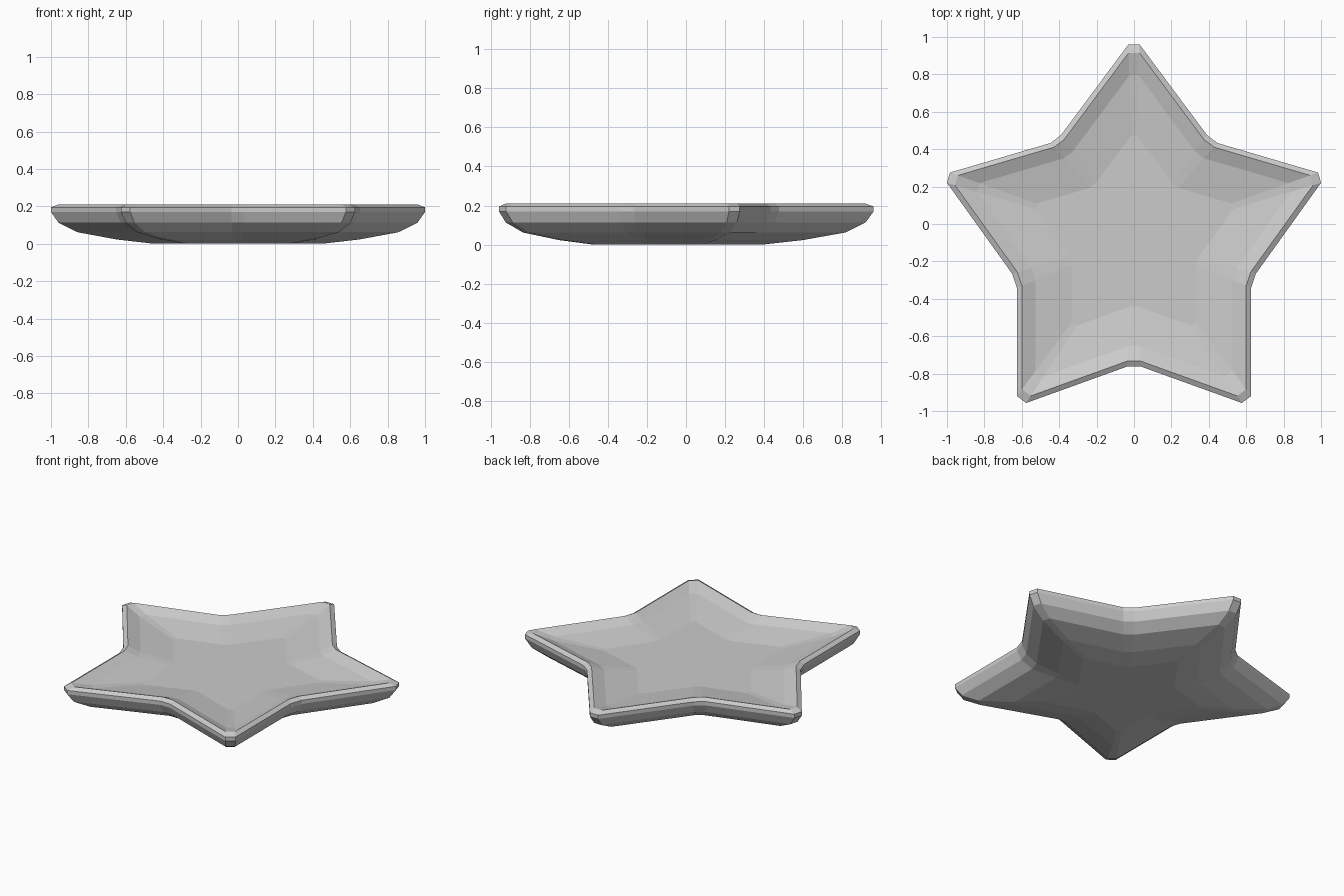
import bpy, bmesh

if "Cube" in bpy.data.objects:
    bpy.data.objects.remove(bpy.data.objects["Cube"])

# Right half of the star outline, top tip to bottom notch, then mirrored
half = [(0.03, 0.96), (0.39, 0.476), (0.446, 0.433), (0.984, 0.275), (1.0, 0.22),
        (0.652, -0.265), (0.626, -0.342), (0.626, -0.92), (0.577, -0.957), (0.036, -0.762)]
outline = half + [(-x, y) for x, y in reversed(half)]
outline.reverse()  # counter-clockwise
CENTRE_Y = -0.077

# Cross-section (scale about the star centre, height): underside, rim, shallow bowl
profile = [(0.45, 0.0), (0.65, 0.023), (0.86, 0.062), (0.96, 0.113), (1.0, 0.17),
           (1.0, 0.195), (0.957, 0.211), (0.84, 0.18), (0.53, 0.147)]

bm = bmesh.new()
rings = [[bm.verts.new((x * s, CENTRE_Y + (y - CENTRE_Y) * s, z)) for x, y in outline]
         for s, z in profile]

# Walls between successive rings
n = len(outline)
for a, b in zip(rings, rings[1:]):
    for i in range(n):
        j = (i + 1) % n
        bm.faces.new((a[i], a[j], b[j], b[i]))

# Flat base and bowl floor
bm.faces.new(list(reversed(rings[0])))
bm.faces.new(rings[-1])
bmesh.ops.recalc_face_normals(bm, faces=bm.faces[:])

mesh = bpy.data.meshes.new("star_dish")
bm.to_mesh(mesh)
bm.free()
dish = bpy.data.objects.new("star_dish", mesh)
bpy.context.collection.objects.link(dish)
